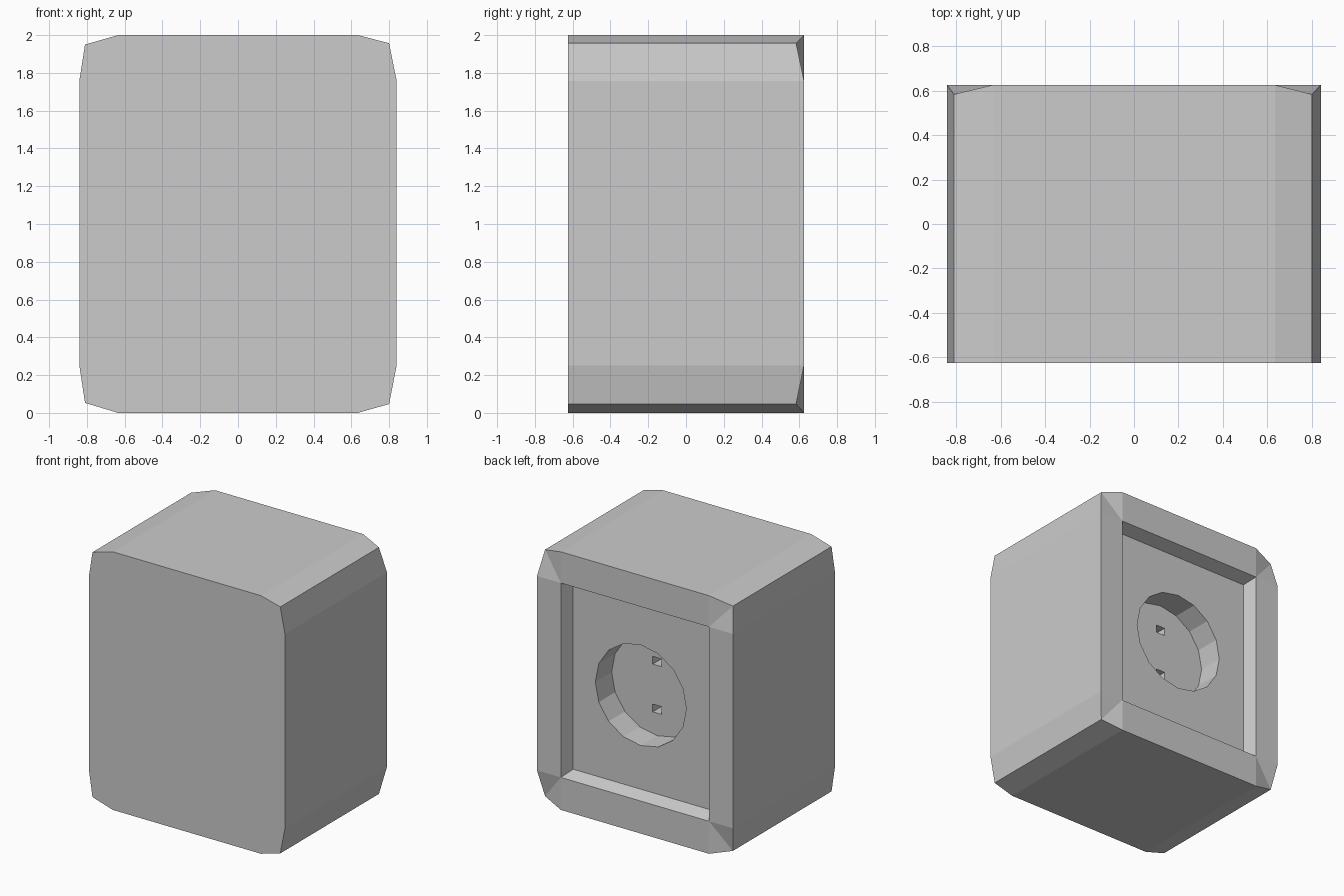
import bpy, bmesh, math

if "Cube" in bpy.data.objects:
    bpy.data.objects.remove(bpy.data.objects["Cube"])

FRONT, BACK, FLOOR = -0.625, 0.625, 0.525
CX, CZ = 0.02, 1.015            # centre of the round cup

# Corners of the housing outline, anticlockwise: signs and the pulled-in corner point
corners = [(1, 1, 0.80, 1.957), (-1, 1, -0.81, 1.95),
           (-1, -1, -0.81, 0.053), (1, -1, 0.80, 0.047)]


def corner_points(sx, sz, x, z):
    """Side, corner and top/bottom outline points, in anticlockwise order."""
    side = (0.84 * sx, BACK, 1.005 + 0.753 * sz)
    flat = (0.635 * sx, BACK, 1 + sz)
    tip = (x, 0.583, z)
    return [side, tip, flat] if sx * sz > 0 else [flat, tip, side]


# Housing: extruded outline with a bevelled-in recess at the back
bm = bmesh.new()
rim, front, opening, floor = [], [], [], []
for c in corners:
    sx, sz = c[:2]
    for x, y, z in corner_points(*c):
        rim.append(bm.verts.new((x, y, z)))
        front.append(bm.verts.new((x, FRONT, z)))
    opening.append(bm.verts.new((0.635 * sx, BACK, 1.005 + 0.753 * sz)))
    floor.append(bm.verts.new((0.60 * sx, FLOOR, 1.005 + 0.718 * sz)))

bm.faces.new(front)
bm.faces.new(floor)
for i in range(12):
    j = (i + 1) % 12
    bm.faces.new((front[i], front[j], rim[j], rim[i]))
for i in range(4):
    j = (i + 1) % 4
    a, tip, b = rim[3 * i:3 * i + 3]
    bm.faces.new((a, tip, opening[i]))
    bm.faces.new((tip, b, opening[i]))
    bm.faces.new((b, rim[3 * j], opening[j], opening[i]))
    bm.faces.new((opening[i], opening[j], floor[j], floor[i]))
bmesh.ops.recalc_face_normals(bm, faces=bm.faces)
mesh = bpy.data.meshes.new("housing")
bm.to_mesh(mesh)
bm.free()
housing = bpy.data.objects.new("housing", mesh)
bpy.context.collection.objects.link(housing)


def cut(cutter):
    """Subtract a cutter from the housing and remove it."""
    cutter.hide_render = True
    mod = housing.modifiers.new("cut", "BOOLEAN")
    mod.operation = "DIFFERENCE"
    mod.solver = "EXACT"
    mod.object = cutter
    bpy.context.view_layer.objects.active = housing
    bpy.ops.object.modifier_apply(modifier=mod.name)
    bpy.data.objects.remove(cutter)


# Round cup in the recess floor
bpy.ops.mesh.primitive_cylinder_add(vertices=16, radius=0.39, depth=0.25,
                                    location=(CX, 0.45, CZ),
                                    rotation=(math.pi / 2, 0, 0))
cut(bpy.context.object)

# Two small pin holes in the cup floor
for sz in (1, -1):
    bpy.ops.mesh.primitive_cube_add(size=1, location=(CX, 0.285, CZ + 0.185 * sz))
    hole = bpy.context.object
    hole.scale = (0.075, 0.19, 0.06)
    cut(hole)
